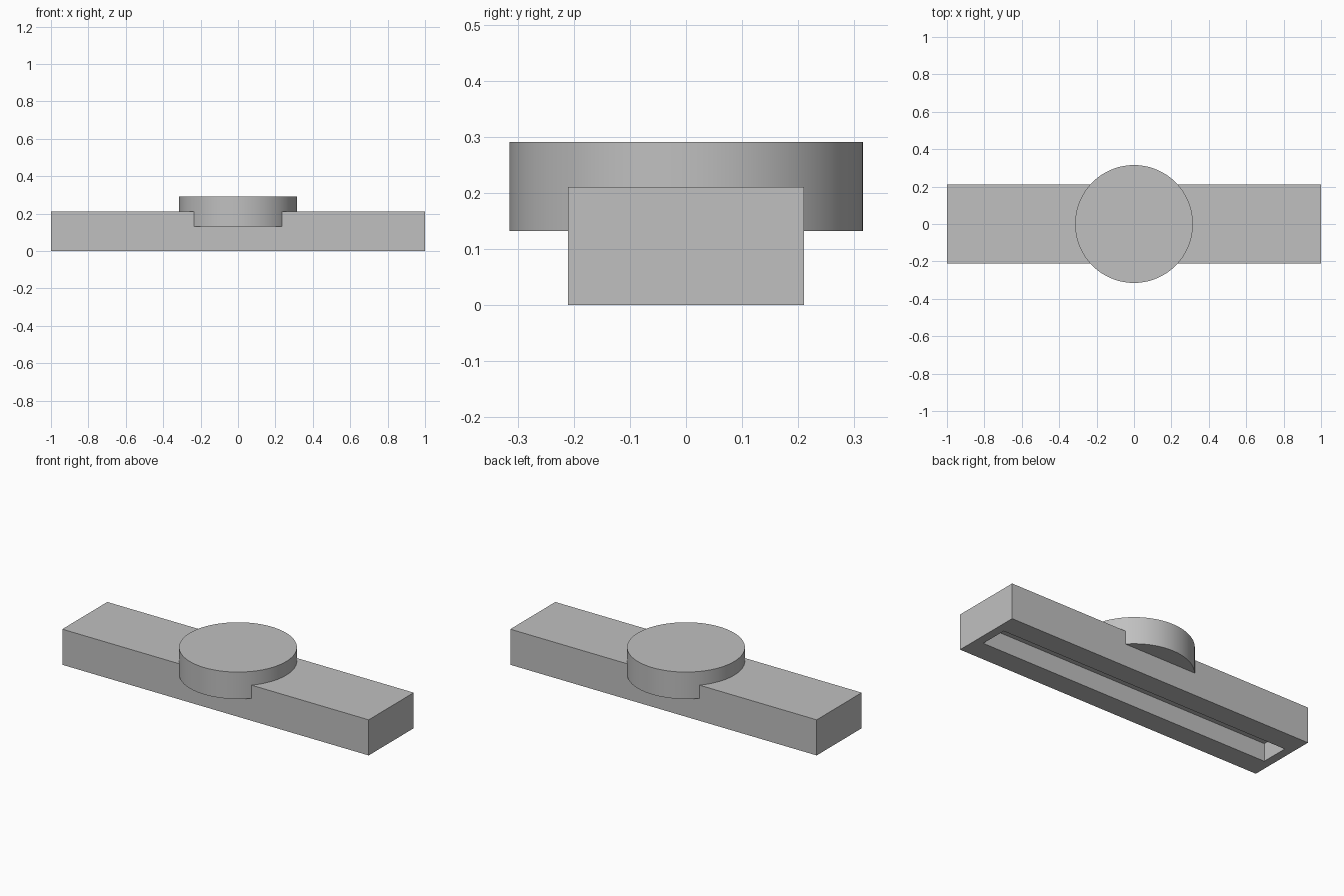
import bpy

cube = bpy.data.objects.get("Cube")
if cube:
    bpy.data.objects.remove(cube, do_unlink=True)

# Single grey material
grey = bpy.data.materials.new("light_grey")
grey.use_nodes = True
colour = (0.527, 0.527, 0.527, 1.0)
grey.diffuse_color = colour
grey.node_tree.nodes["Principled BSDF"].inputs["Base Color"].default_value = colour

LENGTH, WIDTH, HEIGHT = 2.0, 0.42, 0.21
SLOT_LENGTH, SLOT_WIDTH, SLOT_DEPTH = 1.9, 0.165, 0.105
DISC_RADIUS, DISC_BOTTOM, DISC_TOP = 0.315, 0.132, 0.291


def box(name, size, z):
    bpy.ops.mesh.primitive_cube_add(size=1, location=(0, 0, z))
    obj = bpy.context.object
    obj.name = name
    obj.scale = size
    bpy.ops.object.transform_apply(location=True, rotation=False, scale=True)
    obj.data.materials.append(grey)
    return obj


# Bar with a blind slot cut into its underside
bar = box("bar", (LENGTH, WIDTH, HEIGHT), HEIGHT / 2)
cutter = box("slot_cutter", (SLOT_LENGTH, SLOT_WIDTH, SLOT_DEPTH * 2), 0)
cutter.hide_render = True
cutter.hide_viewport = True
cutter.display_type = 'WIRE'
cut = bar.modifiers.new("underside_slot", 'BOOLEAN')
cut.operation = 'DIFFERENCE'
cut.solver = 'EXACT'
cut.object = cutter

# Round disc set into the middle of the bar
bpy.ops.mesh.primitive_cylinder_add(
    vertices=96, radius=DISC_RADIUS, depth=DISC_TOP - DISC_BOTTOM,
    location=(0, 0, (DISC_TOP + DISC_BOTTOM) / 2))
disc = bpy.context.object
disc.name = "centre_disc"
disc.data.materials.append(grey)
bpy.ops.object.shade_smooth_by_angle()
